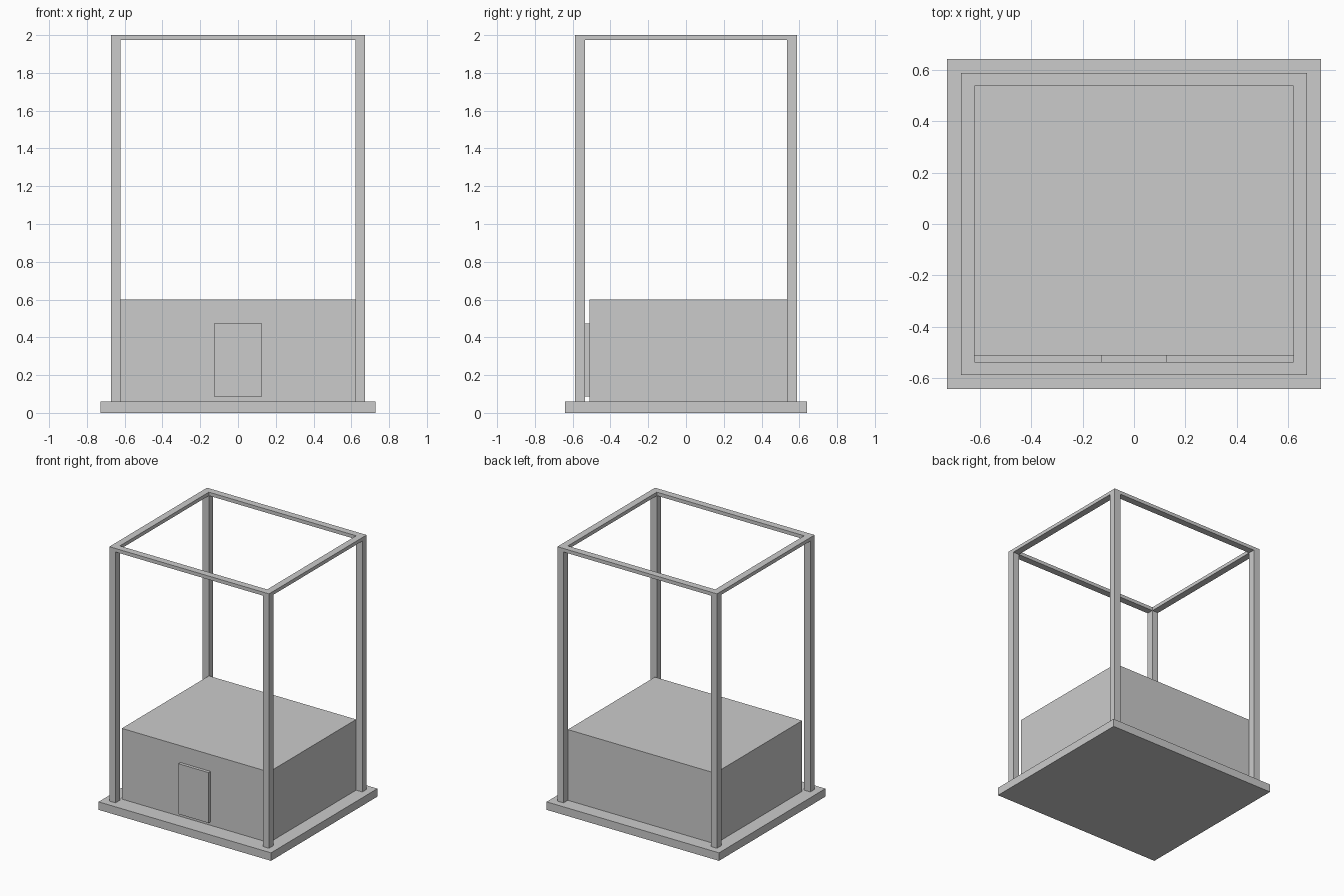
import bpy

if "Cube" in bpy.data.objects:
    bpy.data.objects.remove(bpy.data.objects["Cube"])


def box(name, x0, x1, y0, y1, z0, z1):
    """Axis-aligned box given by its limits."""
    bpy.ops.mesh.primitive_cube_add(
        size=1, location=((x0 + x1) / 2, (y0 + y1) / 2, (z0 + z1) / 2))
    ob = bpy.context.object
    ob.name = name
    ob.scale = (x1 - x0, y1 - y0, z1 - z0)
    bpy.ops.object.transform_apply(location=False, rotation=False, scale=True)
    return ob


OX, OY = 0.673, 0.588      # outer frame half sizes
IX, IY = 0.621, 0.536      # inner frame half sizes
BASE, RAIL, TOP = 0.061, 1.973, 2.0

# Floor slab
box("base_slab", -0.727, 0.727, -0.641, 0.641, 0, BASE)

# Counter body and its front door panel
box("counter_body", -IX, IX, -0.512, IY, BASE, 0.6)
box("door_panel", -0.127, 0.127, -0.536, -0.512, 0.088, 0.472)

# Corner posts
for sx, side in ((-1, "left"), (1, "right")):
    for sy, end in ((-1, "front"), (1, "back")):
        xs = sorted((sx * IX, sx * OX))
        ys = sorted((sy * IY, sy * OY))
        box(f"{end}_{side}_post", *xs, *ys, BASE, TOP)

# Top rails spanning between the posts
for s, end, side in ((-1, "front", "left"), (1, "back", "right")):
    box(f"{end}_rail", -IX, IX, *sorted((s * IY, s * OY)), RAIL, TOP)
    box(f"{side}_rail", *sorted((s * IX, s * OX)), -IY, IY, RAIL, TOP)
